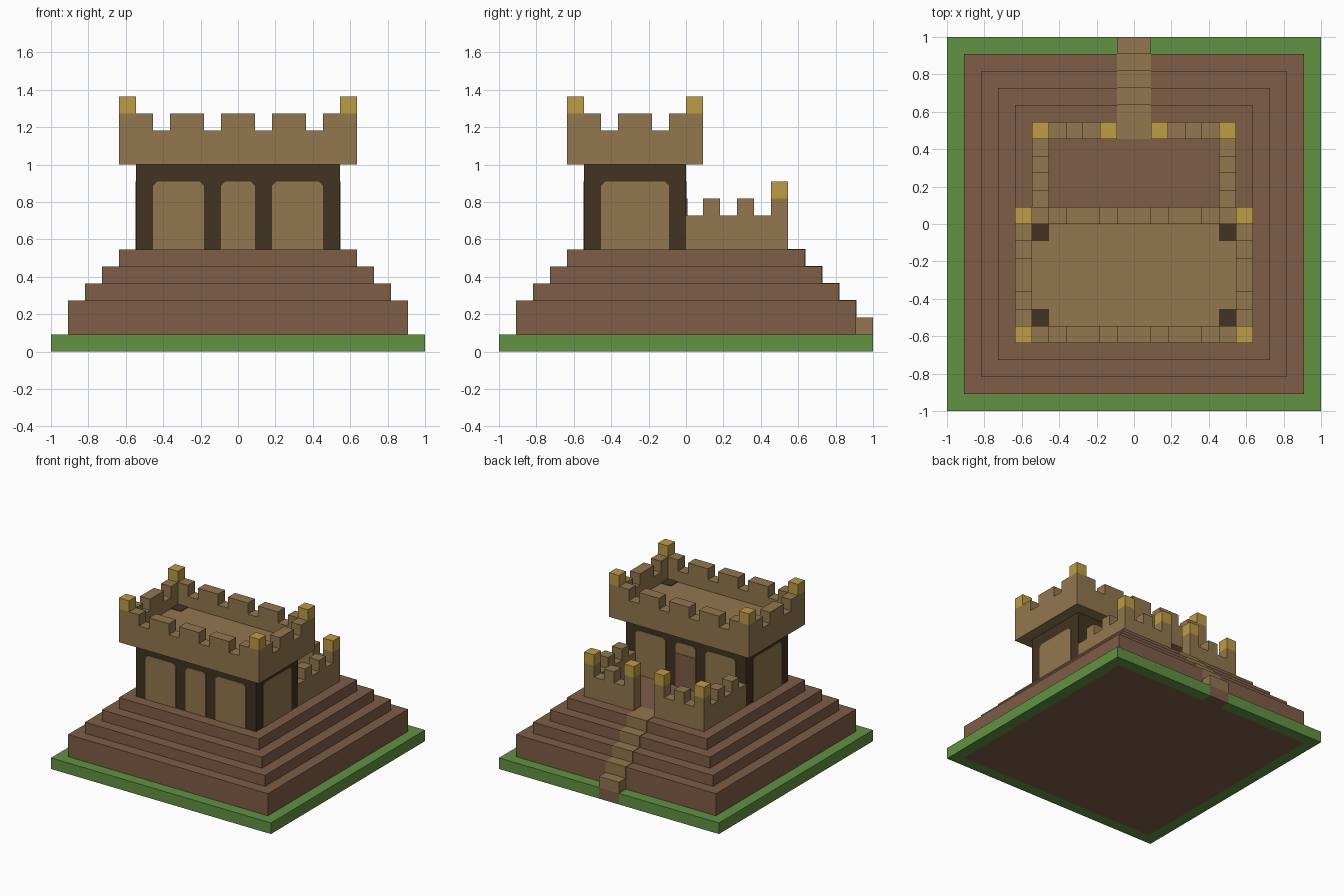
import bpy
import bmesh

cube = bpy.data.objects.get("Cube")
if cube:
    bpy.data.objects.remove(cube, do_unlink=True)

U = 1 / 11      # one building block
E = 0.04        # thickness of surface plates, in blocks


def material(name, rgb):
    col = [((c / 255 + 0.055) / 1.055) ** 2.4 for c in rgb] + [1]
    m = bpy.data.materials.new(name)
    m.use_nodes = True
    m.diffuse_color = col
    bsdf = m.node_tree.nodes["Principled BSDF"]
    bsdf.inputs["Base Color"].default_value = col
    bsdf.inputs["Roughness"].default_value = 0.9
    return m


GRASS = material("grass green", (97, 146, 66))
EARTH = material("earth brown", (126, 93, 71))
STONE = material("sandy stone", (146, 119, 78))
TIMBER = material("dark timber", (65, 51, 33))
GOLD = material("gold", (189, 156, 70))


def finish(name, bm, mat):
    bmesh.ops.recalc_face_normals(bm, faces=bm.faces)
    bmesh.ops.scale(bm, vec=(U, U, U), verts=bm.verts)
    mesh = bpy.data.meshes.new(name)
    bm.to_mesh(mesh)
    bm.free()
    mesh.materials.append(mat)
    bpy.context.collection.objects.link(bpy.data.objects.new(name, mesh))


def boxes(name, mat, spans):
    """One object from boxes given as (x0, x1, y0, y1, z0, z1) in blocks."""
    bm = bmesh.new()
    for x0, x1, y0, y1, z0, z1 in spans:
        for v in bmesh.ops.create_cube(bm, size=1)["verts"]:
            v.co.x = x1 if v.co.x > 0 else x0
            v.co.y = y1 if v.co.y > 0 else y0
            v.co.z = z1 if v.co.z > 0 else z0
    finish(name, bm, mat)


def panel(name, mat, axis, a, b, z0, z1, wall, out, cut=0.25):
    """Thin upright plate with clipped top corners on the wall at the given depth."""
    bm = bmesh.new()
    outline = [(a, z0), (b, z0), (b, z1 - cut), (b - cut, z1), (a + cut, z1), (a, z1 - cut)]
    if cut == 0:
        outline = [(a, z0), (b, z0), (b, z1), (a, z1)]
    pts = [(s, wall, z) if axis == "x" else (wall, s, z) for s, z in outline]
    face = bm.faces.new([bm.verts.new(p) for p in pts])
    ext = bmesh.ops.extrude_face_region(bm, geom=[face])["geom"]
    move = (0, out * E, 0) if axis == "x" else (out * E, 0, 0)
    bmesh.ops.translate(bm, vec=move, verts=[g for g in ext if isinstance(g, bmesh.types.BMVert)])
    finish(name, bm, mat)


# Grass border, open at the back where the path enters
boxes("grass_border", GRASS, [
    (-11, 11, -11, -10, 0, 1), (-11, -10, -10, 11, 0, 1), (10, 11, -10, 11, 0, 1),
    (-10, -1, 10, 11, 0, 1), (1, 10, 10, 11, 0, 1)])

# Stepped earth mound
TIERS = [(10, 0, 3), (9, 3, 4), (8, 4, 5), (7, 5, 6)]
for i, (r, z0, z1) in enumerate(TIERS):
    boxes(f"mound_tier_{i + 1}", EARTH, [(-r, r, -r, r, z0, z1)])

# Path up the back of the mound
boxes("path_footing", EARTH, [(-1, 1, 10, 11, 0, 1)])
boxes("path_bottom_step", STONE, [(-1, 1, 10, 11, 1, 2)])
boxes("path_steps", STONE, [
    (-1, 1, r - (2 if r == 7 else 1), r + E, z1 - 1, z1 + E) for r, z0, z1 in TIERS])

# Keep body with its wall panels
boxes("keep_frame", TIMBER, [(-6, 6, -6, 0, 6, 11)])
for side, wall, out in (("front", -6, -1), ("back", 0, 1)):
    for label, a, b in (("right", -5, -2), ("middle", -1, 1), ("left", 2, 5)):
        panel(f"{side}_panel_{label}", STONE, "x", a, b, 6, 10, wall, out)
for side, s in (("right", -1), ("left", 1)):
    panel(f"side_panel_{side}", STONE, "y", -5, -1, 6, 10, 6 * s, s)
panel("keep_door", EARTH, "x", -1, 1, 6, 9, E, 1, cut=0)

# Roof slab and the post tops showing through it
boxes("keep_roof", STONE, [(-7, 7, -7, 1, 11, 12)])
boxes("roof_post_tops", TIMBER, [
    (x, x + 1, y, y + 1, 12, 12 + E) for x in (-6, 5) for y in (-6, -1)])

# Keep parapet, merlons and gold corner blocks
boxes("keep_parapet", STONE,
      [(-7, 7, y, y + 1, 12, 13) for y in (-7, 0)] +
      [(x, x + 1, -6, 0, 12, 13) for x in (-7, 6)])
corners = [(x, y) for x in (-7, 6) for y in (-7, 0)]
boxes("keep_merlons", STONE,
      [(a, b, y, y + 1, 13, 14) for y in (-7, 0)
       for a, b in ((-6, -5), (-4, -2), (-1, 1), (2, 4), (5, 6))] +
      [(x, x + 1, a, b, 13, 14) for x in (-7, 6)
       for a, b in ((-6, -5), (-4, -2), (-1, 0))] +
      [(x, x + 1, y, y + 1, 13, 14) for x, y in corners])
boxes("keep_gold_caps", GOLD, [(x, x + 1, y, y + 1, 14, 15) for x, y in corners])

# Courtyard walls with an open gate
boxes("courtyard_walls", STONE,
      [(x, x + 1, 0, 5, 6, 8) for x in (-6, 5)] +
      [(a, b, 5, 6, 6, 8) for a, b in ((-6, -1), (1, 6))])
posts = (-6, -2, 1, 5)
boxes("courtyard_merlons", STONE,
      [(x, x + 1, y, y + 1, 8, 9) for x in (-6, 5) for y in (1, 3)] +
      [(x, x + 1, 5, 6, 8, 9) for x in (-4, 3) + posts])
boxes("courtyard_gold_caps", GOLD, [(x, x + 1, 5, 6, 9, 10) for x in posts])
